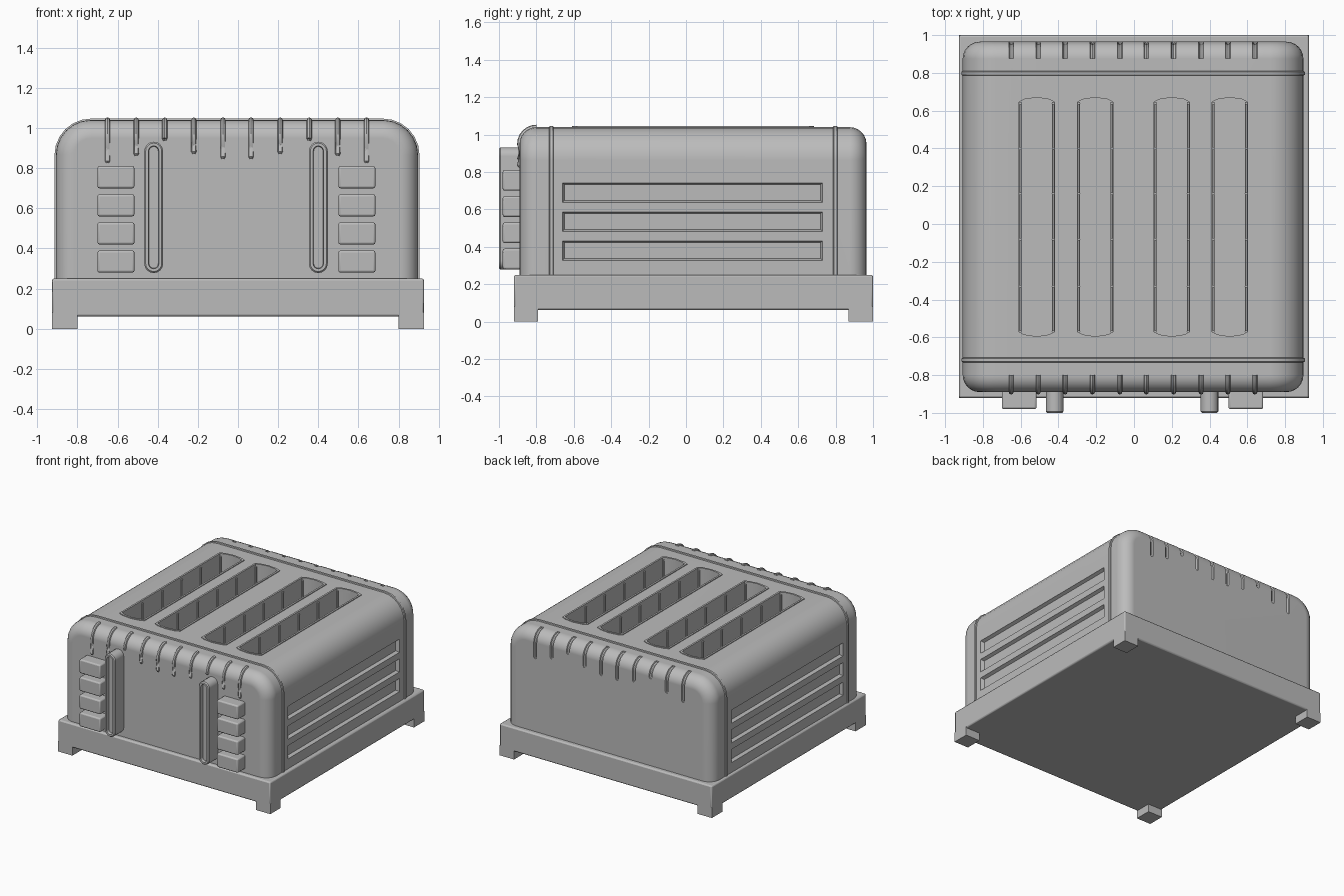
import bpy, bmesh
from math import sin, cos, pi, radians

old = bpy.data.objects.get("Cube")
if old:
    bpy.data.objects.remove(old, do_unlink=True)

grey = bpy.data.materials.new("plain grey")
grey.use_nodes = True
grey.diffuse_color = (0.5, 0.5, 0.5, 1)
grey.node_tree.nodes["Principled BSDF"].inputs["Base Color"].default_value = (0.5, 0.5, 0.5, 1)

CX = -0.005                      # middle of the shell
HALF, TOP, CORNER, EDGE = 0.902, 1.04, 0.175, 0.09
FRONT, BACK = -0.89, 0.965


def loft(bm, rings, closed=False):
    """Skin a row of equal rings, capped unless the row closes on itself."""
    rows = [[bm.verts.new(p) for p in ring] for ring in rings]
    n = len(rows[0])
    pairs = list(zip(rows, rows[1:])) + ([(rows[-1], rows[0])] if closed else [])
    for a, b in pairs:
        for i in range(n):
            j = (i + 1) % n
            bm.faces.new((a[i], a[j], b[j], b[i]))
    if not closed:
        bm.faces.new(rows[0])
        bm.faces.new(rows[-1])


def box(bm, x0, x1, y0, y1, z0, z1):
    loft(bm, [[(x0, y0, z), (x1, y0, z), (x1, y1, z), (x0, y1, z)] for z in (z0, z1)])


def finish(name, bm, bevel=0.0):
    bmesh.ops.recalc_face_normals(bm, faces=bm.faces)
    mesh = bpy.data.meshes.new(name)
    bm.to_mesh(mesh)
    bm.free()
    mesh.materials.append(grey)
    ob = bpy.data.objects.new(name, mesh)
    bpy.context.collection.objects.link(ob)
    if bevel:
        mod = ob.modifiers.new("soft edges", 'BEVEL')
        mod.width, mod.segments = bevel, 2
    return ob


def smooth(ob):
    bpy.ops.object.select_all(action='DESELECT')
    ob.select_set(True)
    bpy.context.view_layer.objects.active = ob
    bpy.ops.object.shade_smooth_by_angle(angle=radians(30))
    ob.modifiers.new("even shading", 'WEIGHTED_NORMAL').keep_sharp = True


def arch(y, inset=0.0):
    """Shell cross-section with rounded upper corners."""
    w, t, r = HALF - inset, TOP - inset, CORNER - inset
    right = [(w, 0.2)]
    for k in range(7):
        a = k * pi / 12
        right.append((w - r + r * cos(a), t - r + r * sin(a)))
    return [(CX + x, y, z) for x, z in right] + [(CX - x, y, z) for x, z in reversed(right)]


def slot_outline(x, z, grow=0.0):
    """Long opening with shallow pointed ends."""
    w, lo, hi = 0.095 + grow, -0.595 - grow, 0.67 + grow
    end = [(w, 0.025), (w * 0.7, 0.01), (0, 0), (-w * 0.7, 0.01), (-w, 0.025)]
    pts = [(x + u, hi - d, z) for u, d in end]
    return pts + [(x + u, lo + d, z) for u, d in reversed(end)]


def tube(bm, path, radius, sides=8):
    """Round rod; path items are a centre and two cross-section axes."""
    loft(bm, [[tuple(c[i] + radius * s * (u[i] * cos(a) + v[i] * sin(a)) for i in range(3))
               for a in (2 * pi * k / sides for k in range(sides))]
              for c, u, v, s in path])


SLOTS = (-0.515, -0.205, 0.2, 0.507)
X, Y, Z = (1, 0, 0), (0, 1, 0), (0, 0, 1)

# Shell with rounded front and back edges
bm = bmesh.new()
steps = [k * pi / 12 for k in range(7)]
rings = [arch(FRONT + EDGE * (1 - cos(a)), EDGE * (1 - sin(a))) for a in steps]
rings += [arch(BACK - EDGE * (1 - cos(a)), EDGE * (1 - sin(a))) for a in reversed(steps)]
loft(bm, rings)
shell = finish("shell", bm)

# Cutter: bread slots, side louvres, and grooves over the end edges
bm = bmesh.new()
for x in SLOTS:
    loft(bm, [slot_outline(x, 0.32), slot_outline(x, 1.2)])
for side in (-1, 1):
    for z in (0.38, 0.535, 0.69):
        loft(bm, [[(CX + side * x, y, z + h) for y, h in
                   ((-0.66 + d, d - 0.052), (0.73 - d, d - 0.052),
                    (0.73 - d, 0.052 - d), (-0.66 + d, 0.052 - d))]
                  for x, d in ((0.95, 0), (0.9, 0), (0.877, 0.01))])
for end, way in ((FRONT, 1), (BACK, -1)):
    for k, low in enumerate((0.84, 0.87, 0.935, 0.865, 0.825) * 2):
        i = k if k < 5 else k - 5
        off = (0.645, 0.502, 0.36, 0.215, 0.07)[i]
        x = CX + (off if k < 5 else -off)
        low = (0.825, 0.86, 0.935, 0.87, 0.845)[i]
        path = [((x, end, low), X, Y, 0.5), ((x, end, low + 0.012), X, Y, 1)]
        for a in steps:
            out = (0, -way * cos(a), sin(a))
            c = (x, end + way * EDGE * (1 - cos(a)), TOP - EDGE + EDGE * sin(a))
            path.append((c, X, out, 1))
        tube(bm, path, 0.013)
cutter = finish("shell_cutter", bm)
cutter.hide_render = True
mod = shell.modifiers.new("openings", 'BOOLEAN')
mod.operation, mod.solver, mod.object = 'DIFFERENCE', 'EXACT', cutter
bpy.context.view_layer.objects.active = shell
bpy.ops.object.modifier_apply(modifier=mod.name)
bpy.data.objects.remove(cutter, do_unlink=True)
smooth(shell)

# Raised seams around the shell
for name, y in (("front_seam", -0.72), ("back_seam", 0.798)):
    bm = bmesh.new()
    loft(bm, [arch(y - 0.012, 0), arch(y - 0.008, -0.007), arch(y + 0.008, -0.007), arch(y + 0.012, 0)])
    smooth(finish(name, bm))

# Slot rims and the wire guards inside
for n, x in enumerate(SLOTS, 1):
    bm = bmesh.new()
    loft(bm, [slot_outline(x, 1.02, 0.014), slot_outline(x, 1.046, 0.014),
              slot_outline(x, 1.046), slot_outline(x, 1.02)], closed=True)
    finish(f"slot_rim_{n}", bm)
    bm = bmesh.new()
    for side in (-1, 1):
        wx = x + side * 0.087
        for y in (-0.57, -0.33, -0.08, 0.16, 0.4, 0.64):
            tube(bm, [((wx, y, z), X, Y, 1) for z in (0.32, 1.03)], 0.008, 6)
        tube(bm, [((wx, y, 0.82), X, Z, 1) for y in (-0.57, 0.64)], 0.007, 6)
    smooth(finish(f"slot_wires_{n}", bm))

# Base tray and corner feet
bm = bmesh.new()
box(bm, -0.926, 0.926, -0.92, 1.0, 0.062, 0.25)
smooth(finish("base", bm, 0.01))
bm = bmesh.new()
for x in (-0.926, 0.8):
    for y in (-0.92, 0.87):
        box(bm, x, x + 0.126, y, y + 0.13, 0, 0.08)
finish("feet", bm)

# Control buttons
bm = bmesh.new()
for x in (-0.608, 0.592):
    for z in (0.335, 0.475, 0.615, 0.755):
        box(bm, x - 0.092, x + 0.092, -0.98, -0.87, z - 0.055, z + 0.055)
smooth(finish("buttons", bm, 0.01))


def pill(x, y, w, h):
    """Upright rounded outline in the front plane."""
    pts = []
    for k in range(18):
        a = pi * (k if k < 9 else k - 1) / 8
        pts.append((x + w * cos(a), y, 0.605 + w * sin(a) + (h - w) * (1 if k < 9 else -1)))
    return pts


# Upright levers with a sunken middle
for name, x in (("right_lever", -0.42), ("left_lever", 0.4)):
    bm = bmesh.new()
    loft(bm, [pill(x, -0.87, 0.047, 0.327), pill(x, -0.992, 0.047, 0.327),
              pill(x, -1.0, 0.04, 0.32), pill(x, -1.0, 0.026, 0.306),
              pill(x, -0.975, 0.023, 0.303)])
    smooth(finish(name, bm))
